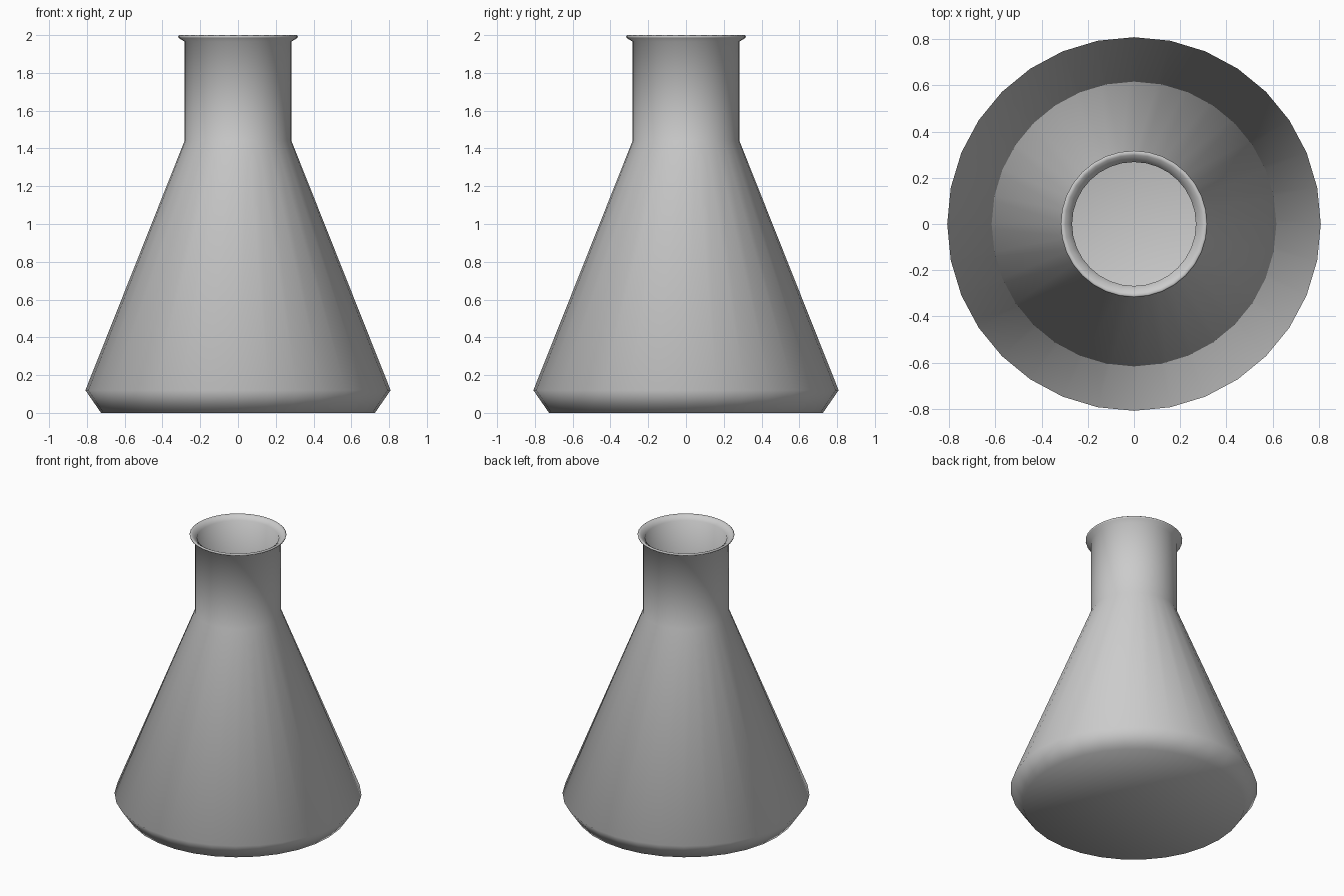
import bpy, bmesh
from math import cos, sin, tau

if "Cube" in bpy.data.objects:
    bpy.data.objects.remove(bpy.data.objects["Cube"])

SIDES = 32


def lathe(name, profile, sides=SIDES):
    """Revolve an (r, z) profile around z; points with r = 0 become poles."""
    bm = bmesh.new()
    rings = []
    for r, z in profile:
        n = sides if r > 0 else 1
        rings.append([bm.verts.new((r * cos(tau * i / sides), r * sin(tau * i / sides), z))
                      for i in range(n)])
    for a, b in zip(rings, rings[1:]):
        for i in range(sides):
            j = (i + 1) % sides
            corners = [a[i % len(a)], a[j % len(a)], b[j % len(b)], b[i % len(b)]]
            bm.faces.new(list(dict.fromkeys(corners)))
    bmesh.ops.recalc_face_normals(bm, faces=bm.faces)
    for f in bm.faces:
        f.smooth = True
    mesh = bpy.data.meshes.new(name)
    bm.to_mesh(mesh)
    bm.free()
    obj = bpy.data.objects.new(name, mesh)
    bpy.context.collection.objects.link(obj)
    return obj


# Outer wall from the base up, over the flared lip, then the inner wall down to the floor
outer = [(0, 0), (0.725, 0), (0.808, 0.12), (0.283, 1.44), (0.283, 1.965)]
lip = [(0.314, 1.985), (0.317, 1.995), (0.311, 2.0), (0.298, 1.994)]
inner = [(0.268, 1.97), (0.268, 1.436), (0.79, 0.123), (0.715, 0.018), (0, 0.018)]
lathe("conical_flask", outer + lip + inner)
